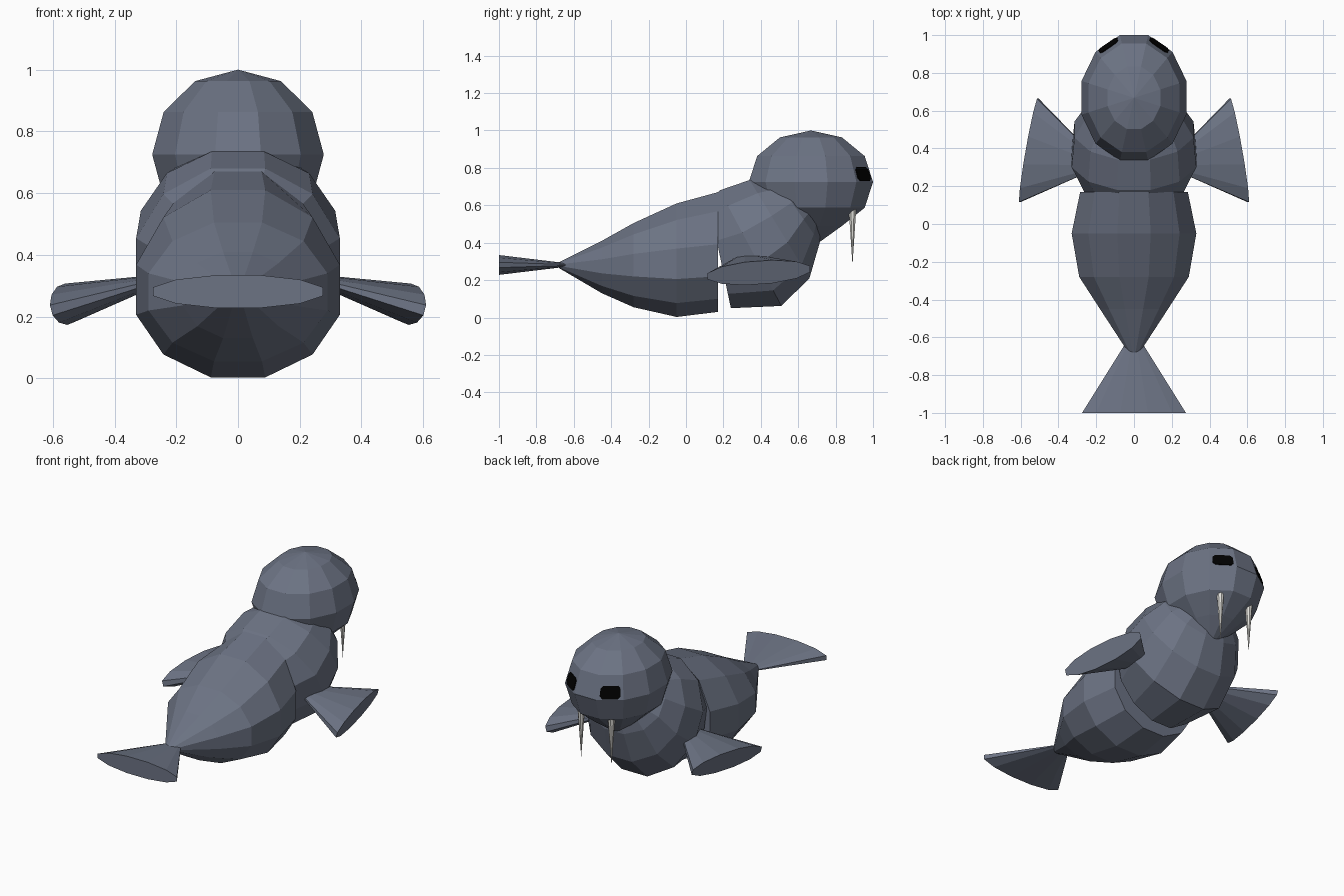
import bpy, bmesh, math
from mathutils import Vector

if "Cube" in bpy.data.objects:
    bpy.data.objects.remove(bpy.data.objects["Cube"])

SEG = 12


def material(name, rgb):
    m = bpy.data.materials.new(name)
    m.diffuse_color = (*rgb, 1)
    m.use_nodes = True
    m.node_tree.nodes["Principled BSDF"].inputs["Base Color"].default_value = m.diffuse_color
    return m


HIDE = material("slate hide", (0.15, 0.172, 0.23))
IVORY = material("ivory", (0.75, 0.74, 0.70))
BLACK = material("eye black", (0.0, 0.0, 0.0))


def loft(name, rings, mat, start=None, end=None):
    """Skin rings of points; each end is a cap or closes on a tip point."""
    bm = bmesh.new()
    vr = [[bm.verts.new(p) for p in r] for r in rings]
    n = len(vr[0])
    for a, b in zip(vr, vr[1:]):
        for i in range(n):
            j = (i + 1) % n
            bm.faces.new((a[i], a[j], b[j], b[i]))
    for ring, tip in ((vr[0], start), (vr[-1], end)):
        if tip is None:
            bm.faces.new(ring)
        else:
            t = bm.verts.new(tip)
            for i in range(n):
                bm.faces.new((ring[i], ring[(i + 1) % n], t))
    bmesh.ops.recalc_face_normals(bm, faces=bm.faces)
    me = bpy.data.meshes.new(name)
    bm.to_mesh(me)
    bm.free()
    me.materials.append(mat)
    ob = bpy.data.objects.new(name, me)
    bpy.context.collection.objects.link(ob)
    return ob


def oval(c, u, v, v_low=None, n=SEG):
    """Polygon ring around c with half axes u and v, flat sides on the axes."""
    c, u, v = Vector(c), Vector(u), Vector(v)
    w = v if v_low is None else Vector(v_low)
    pts = []
    for i in range(n):
        a = math.tau * (i + 0.5) / n
        s = math.sin(a)
        pts.append(c + u * math.cos(a) + (v if s > 0 else w) * s)
    return pts


K = 1 / math.cos(math.pi / SEG)

# Hind body: y, middle z, half width, top z, bottom z
hind = [(-0.68, 0.28, 0.03, 0.295, 0.265),
        (-0.45, 0.275, 0.18, 0.41, 0.13),
        (-0.28, 0.28, 0.29, 0.505, 0.055),
        (-0.05, 0.28, 0.33, 0.61, 0.003),
        (0.17, 0.29, 0.285, 0.67, 0.03)]
loft("hind_body", [oval((0, y, z), (w * K, 0, 0), (0, 0, (t - z) * K), (0, 0, (z - b) * K))
                   for y, z, w, t, b in hind], HIDE)

# Chest: tilted rings given by top (y, z), bottom (y, z), half width
chest = [((0.12, 0.62), (0.24, 0.05), 0.26),
         ((0.18, 0.68), (0.51, 0.062), 0.33),
         ((0.34, 0.735), (0.66, 0.21), 0.315),
         ((0.48, 0.74), (0.715, 0.40), 0.25),
         ((0.58, 0.70), (0.72, 0.50), 0.18)]
rings = []
for (ty, tz), (by, bz), w in chest:
    half = Vector((0, ty - by, tz - bz)) * 0.5 * K
    rings.append(oval((0, (ty + by) / 2, (tz + bz) / 2), (w * K, 0, 0), half))
loft("chest", rings, HIDE)

# Head: domed top and a tapering chin
HY, HZ = 0.668, 0.725


def head_ring(z, s):
    return oval((0, HY, z), (0.278 * K * s, 0, 0), (0, 0.332 * K * s, 0))


head = [head_ring(0.963, 0.5), head_ring(0.863, 0.866), head_ring(HZ, 1),
        head_ring(0.587, 0.866), head_ring(0.49, 0.5)]
loft("head", head, HIDE, (0, HY, 1.0), (0, HY, 0.37))

# Eyes: thin plates on the front side faces of the head
low, high = head[2], head[1]
for name, i in (("eye_right", 1), ("eye_left", 3)):
    A, B, C, D = low[i], low[i + 1], high[i], high[i + 1]
    nrm = (B - A).cross(C - A).normalized()
    if nrm.y < 0:
        nrm = -nrm
    outline = [(0.12, 0.15), (0.22, 0.04), (0.8, 0.04), (0.9, 0.15),
               (0.9, 0.46), (0.8, 0.57), (0.22, 0.57), (0.12, 0.46)]
    base = [A.lerp(B, u).lerp(C.lerp(D, u), v) for u, v in outline]
    loft(name, [[p - nrm * 0.002 for p in base], [p + nrm * 0.005 for p in base]], BLACK)

# Tusks and fore flippers, mirrored left and right
for side, s in (("right", 1), ("left", -1)):
    top = oval((s * 0.105, 0.89, 0.585), (0.022, 0, 0), (0, 0.022, 0), n=8)
    loft("tusk_" + side, [top], IVORY, None, (s * 0.105, 0.89, 0.28))
    fan = oval((s * 0.557, 0.39, 0.24), (-s * 0.048 * K, 0.274 * K, 0.02),
               (s * 0.017, 0, 0.064))
    loft("fore_flipper_" + side, [fan], HIDE, None, (s * 0.16, 0.31, 0.345))

# Tail fin: flattened cone
loft("tail_fin", [oval((0, -1.0, 0.281), (0.275 * K, 0, 0), (0, 0, 0.053 * K))],
     HIDE, None, (0, -0.56, 0.281))
